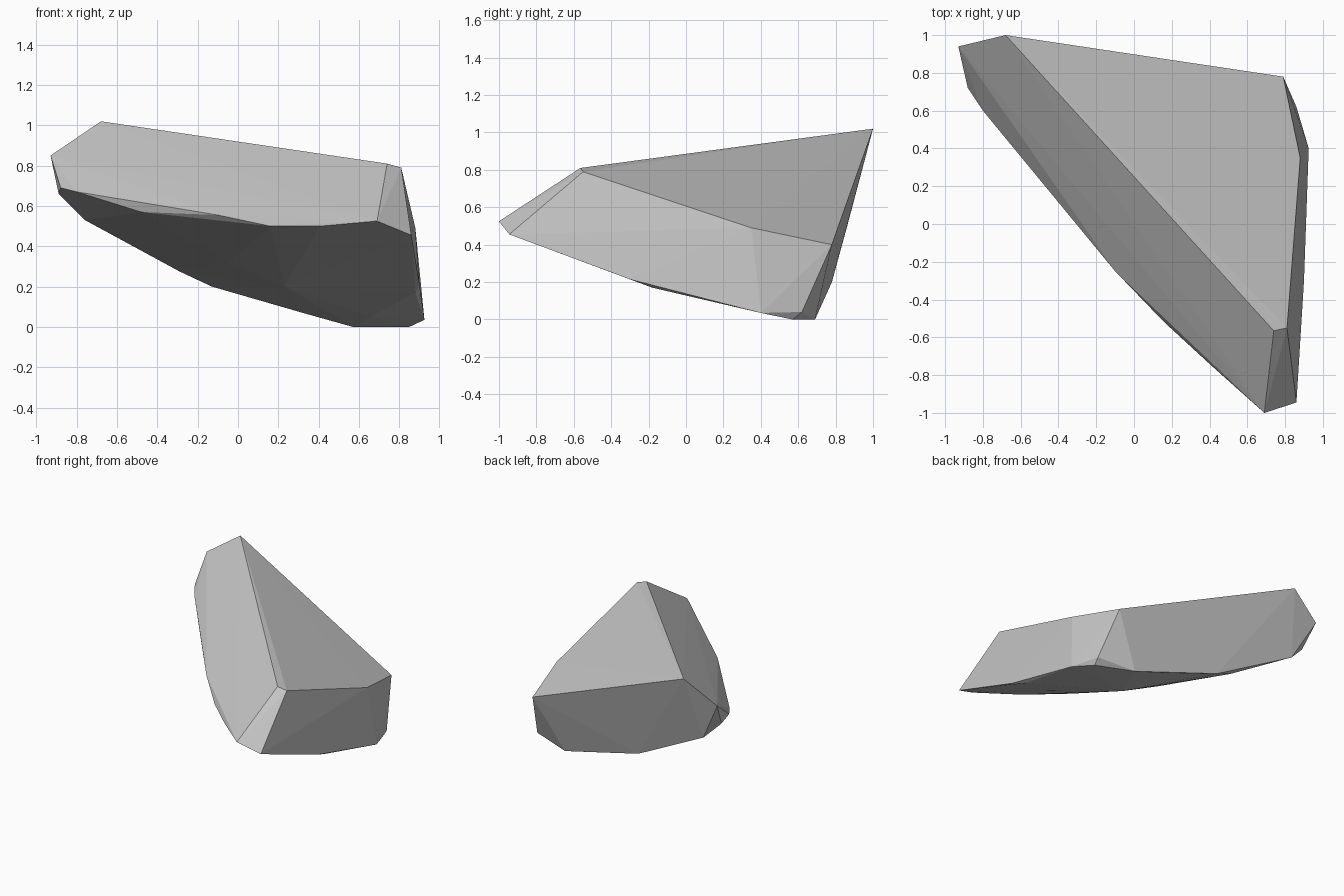
import bpy, bmesh

# Chipped boulder: convex hull over its corner points
crown = [(-0.68, 1.0, 1.02), (0.74, -0.565, 0.81), (0.81, -0.55, 0.79),
         (0.88, 0.35, 0.49), (0.79, 0.78, 0.40)]
front_rim = [(-0.93, 0.94, 0.85), (-0.88, 0.72, 0.69), (-0.80, 0.60, 0.67),
             (-0.48, 0.22, 0.57), (-0.10, -0.25, 0.555), (0.16, -0.52, 0.50),
             (0.41, -0.75, 0.50), (0.69, -1.0, 0.525), (0.86, -0.945, 0.455)]
underside = [(-0.89, 0.83, 0.66), (-0.76, 0.87, 0.53), (-0.29, 0.74, 0.275),
             (-0.13, 0.78, 0.20), (0.32, 0.72, 0.07), (0.57, 0.69, 0.0),
             (0.85, 0.57, 0.0), (0.86, 0.62, 0.04), (0.925, 0.40, 0.035),
             (0.90, -0.30, 0.215), (0.88, -0.18, 0.17), (0.23, 0.15, 0.20),
             (-0.05, 0.20, 0.32), (0.32, -0.35, 0.38), (0.66, 0.38, 0.05)]

bm = bmesh.new()
for p in crown + front_rim + underside:
    bm.verts.new(p)
hull = bmesh.ops.convex_hull(bm, input=bm.verts)
loose = {g for g in hull["geom_interior"] + hull["geom_unused"]
         if isinstance(g, bmesh.types.BMVert)}
bmesh.ops.delete(bm, geom=list(loose), context='VERTS')
bmesh.ops.recalc_face_normals(bm, faces=bm.faces)

mesh = bpy.data.meshes.new("rock")
bm.to_mesh(mesh)
bm.free()

# Plain stone grey, flat shaded
stone = bpy.data.materials.new("stone grey")
stone.diffuse_color = (0.56, 0.56, 0.56, 1)
mesh.materials.append(stone)
rock = bpy.data.objects.new("rock", mesh)
bpy.context.collection.objects.link(rock)
